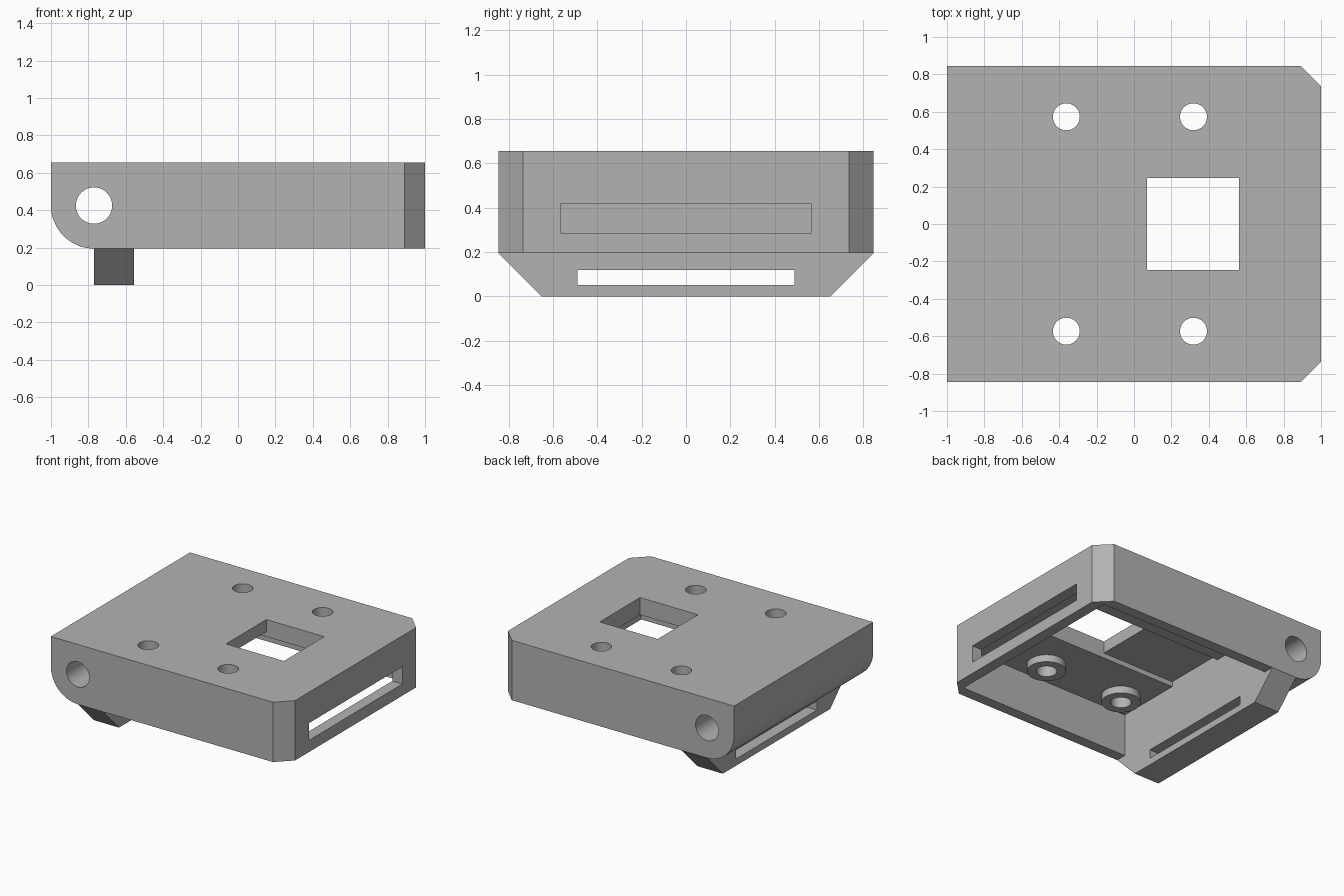
import bpy, bmesh, math
from mathutils import Vector

if "Cube" in bpy.data.objects:
    bpy.data.objects.remove(bpy.data.objects["Cube"], do_unlink=True)

grey = bpy.data.materials.new("plain_grey")
grey.use_nodes = True
colour = (0.45, 0.45, 0.45, 1)
grey.diffuse_color = colour
grey.node_tree.nodes["Principled BSDF"].inputs["Base Color"].default_value = colour


def prism(name, outline, axis, lo, hi):
    """Extrude a 2D outline along an axis; outline uses the other two axes in order."""
    def place(p, h):
        co = list(p)
        co.insert("xyz".index(axis), h)
        return Vector(co)
    bm = bmesh.new()
    face = bm.faces.new([bm.verts.new(place(p, lo)) for p in outline])
    side = bmesh.ops.extrude_face_region(bm, geom=[face])["geom"]
    shift = place((0, 0), hi - lo)
    bmesh.ops.translate(bm, vec=shift, verts=[g for g in side if isinstance(g, bmesh.types.BMVert)])
    bmesh.ops.recalc_face_normals(bm, faces=bm.faces)
    mesh = bpy.data.meshes.new(name)
    bm.to_mesh(mesh)
    bm.free()
    mesh.materials.append(grey)
    obj = bpy.data.objects.new(name, mesh)
    bpy.context.collection.objects.link(obj)
    return obj


def rect(a0, a1, b0, b1):
    return [(a0, b0), (a1, b0), (a1, b1), (a0, b1)]


def arc(cx, cy, r, start=0, sweep=360, steps=48):
    count = steps if sweep == 360 else steps + 1
    angles = [math.radians(start + sweep * i / steps) for i in range(count)]
    return [(cx + r * math.cos(a), cy + r * math.sin(a)) for a in angles]


def cut(target, cutters):
    """Subtract each cutter, then remove it."""
    for cutter in cutters:
        cutter.hide_render = True
        mod = target.modifiers.new("cut", "BOOLEAN")
        mod.operation, mod.solver, mod.object = "DIFFERENCE", "EXACT", cutter
        bpy.context.view_layer.update()
        graph = bpy.context.evaluated_depsgraph_get()
        old = target.data
        target.data = bpy.data.meshes.new_from_object(target.evaluated_get(graph))
        target.modifiers.clear()
        bpy.data.meshes.remove(old)
        bpy.data.objects.remove(cutter, do_unlink=True)


def smooth(obj):
    bpy.ops.object.select_all(action="DESELECT")
    obj.select_set(True)
    bpy.context.view_layer.objects.active = obj
    bpy.ops.object.shade_smooth_by_angle(angle=math.radians(30))


BOTTOM, CEILING, TOP = 0.195, 0.5225, 0.655
HALF_Y, PIVOT_X, PIVOT_Z = 0.845, -0.77, 0.425
WALL_X = -0.555
SCREWS = [(x, y) for x in (-0.362, 0.318) for y in (-0.573, 0.573)]

# Body: side profile with a rounded pivot end
profile = arc(PIVOT_X, PIVOT_Z, 0.23, 180, 90, 16) + [(1, BOTTOM), (1, TOP), (-1, TOP)]
body = prism("body", profile, "y", -HALF_Y, HALF_Y)

# Chamfered vertical corners at the slotted end
bm = bmesh.new()
bm.from_mesh(body.data)
corners = [e for e in bm.edges
           if all(v.co.x > 0.99 for v in e.verts)
           and abs(e.verts[0].co.y - e.verts[1].co.y) < 0.01]
bmesh.ops.bevel(bm, geom=corners, offset=0.11, segments=1, affect="EDGES")
bm.to_mesh(body.data)
bm.free()

# Hollow underside, ceiling recess, square window, end slot, pivot bore and screw holes
cut(body, [
    prism("cavity", rect(WALL_X, 0.915, -0.762, 0.762), "z", 0.1, CEILING),
    prism("recess", rect(WALL_X, 0.2, -0.245, 0.245), "z", 0.4, 0.562),
    prism("window", rect(0.07, 0.562, -0.245, 0.245), "z", 0.4, 0.8),
    prism("end_slot", rect(-0.567, 0.567, 0.285, 0.417), "x", 0.8, 1.1),
    prism("pivot_bore", arc(PIVOT_X, PIVOT_Z, 0.097), "y", -1, 1),
] + [prism("screw_hole", arc(x, y, 0.072), "z", 0.4, 0.8) for x, y in SCREWS])
smooth(body)

# Screw bosses hanging from the ceiling
for i, (x, y) in enumerate(SCREWS):
    boss = prism(f"screw_boss_{i + 1}", arc(x, y, 0.137), "z", 0.467, CEILING)
    cut(boss, [prism("boss_bore", arc(x, y, 0.072), "z", 0.4, 0.6)])
    smooth(boss)

# Tapered strap fin under the pivot end
taper = [(-HALF_Y, BOTTOM), (-0.652, 0), (0.652, 0), (HALF_Y, BOTTOM)]
fin = prism("strap_fin", taper, "x", PIVOT_X, WALL_X)
cut(fin, [prism("fin_slot", rect(-0.49, 0.49, 0.052, 0.12), "x", -1, 0)])
